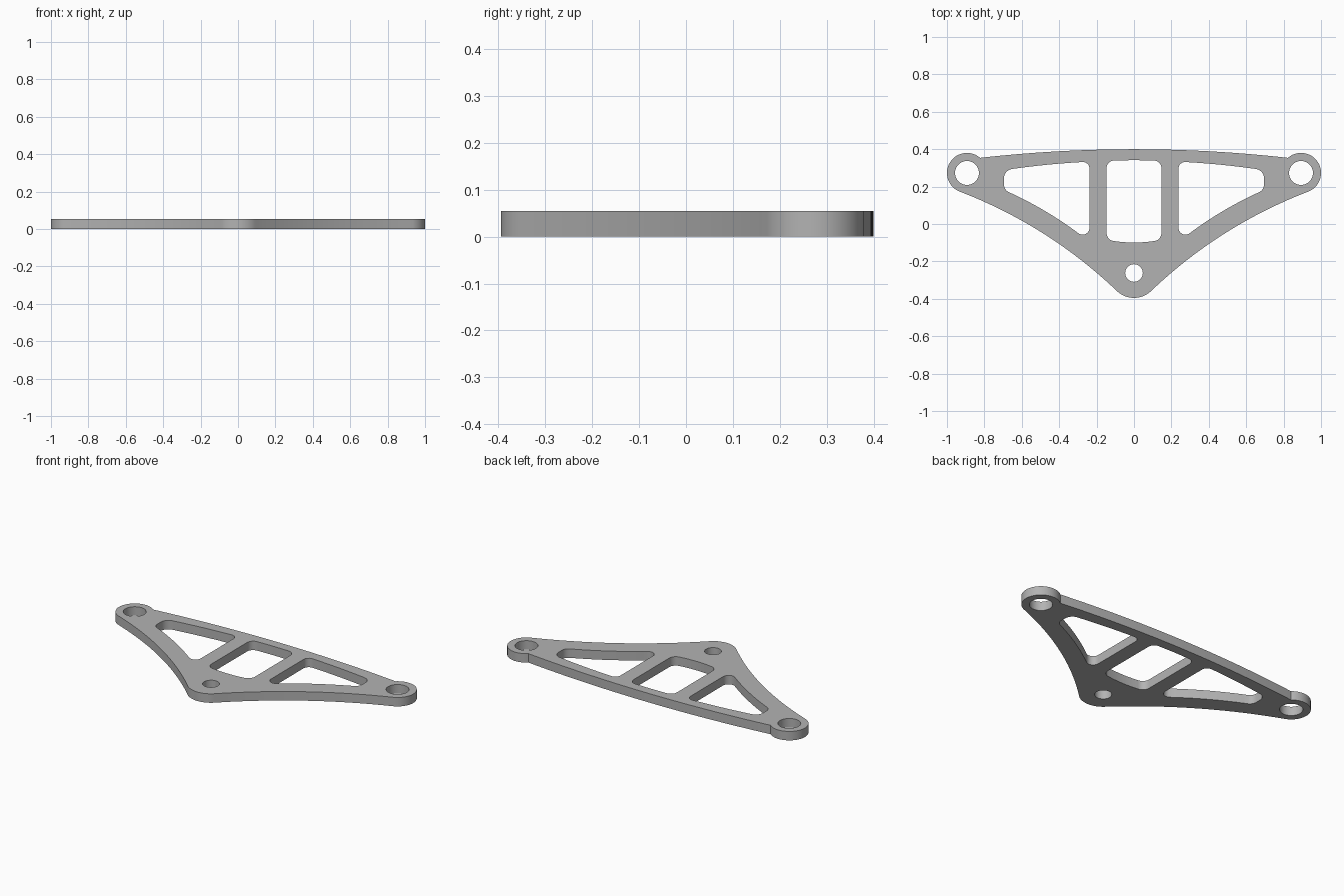
import bpy
from math import radians, cos, sin, tan, atan2, pi
from mathutils import Vector

THICK = 0.055
cube = bpy.data.objects.get("Cube")
if cube:
    bpy.data.objects.remove(cube, do_unlink=True)


def arc(center, radius, start, end, steps):
    """Points on a circle between two angles in degrees."""
    angles = [radians(start + (end - start) * i / steps) for i in range(steps + 1)]
    return [Vector((center[0] + radius * cos(a), center[1] + radius * sin(a))) for a in angles]


def bow(a, b, sag, steps=16):
    """Inner points of a shallow curve from a to b, bulging left of travel by sag."""
    a, b = Vector(a), Vector(b)
    side = Vector((a.y - b.y, b.x - a.x)).normalized()
    return [a.lerp(b, t) + side * 4 * sag * t * (1 - t)
            for t in (i / steps for i in range(1, steps))]


def rounded(corners):
    """Outline with filleted corners; each corner is (x, y, radius, sag of next edge)."""
    fillets = []
    for i, (x, y, r, _) in enumerate(corners):
        p = Vector((x, y))
        u = (Vector(corners[i - 1][:2]) - p).normalized()
        v = (Vector(corners[(i + 1) % len(corners)][:2]) - p).normalized()
        half = u.angle(v) / 2
        c = p + (u + v).normalized() * r / sin(half)
        s, e = p + u * r / tan(half) - c, p + v * r / tan(half) - c
        a0 = atan2(s.y, s.x)
        turn = (atan2(e.y, e.x) - a0 + pi) % (2 * pi) - pi
        fillets.append(arc(c, r, a0 * 180 / pi, (a0 + turn) * 180 / pi, 8))
    points = []
    for i, f in enumerate(fillets):
        points += f
        if corners[i][3]:
            points += bow(f[-1], fillets[(i + 1) % len(fillets)][0], corners[i][3])
    return points


def mirrored(points):
    return [Vector((-p.x, p.y)) for p in reversed(points)]


# Outer outline: front boss, concave flank, end ear, bowed back edge
EAR, BOSS = (0.893, 0.273), (0, -0.262)
boss = arc(BOSS, 0.133, -90, -43, 10)
ear = arc(EAR, 0.107, -68, 131, 36)
half = boss + bow(boss[-1], ear[0], 0.049, 24) + ear
back = bow(half[-1], (-half[-1].x, half[-1].y), -0.046, 32)
outline = half + back + mirrored(half)[:-1]

# Openings: bolt holes, centre window, two side windows
side_window = rounded([
    (0.238, 0.335, 0.035, 0.004), (0.695, 0.29, 0.05, 0),
    (0.695, 0.185, 0.045, -0.012), (0.238, -0.085, 0.037, 0)])
centre_window = rounded([
    (-0.147, 0.339, 0.04, 0.002), (0.147, 0.339, 0.04, 0),
    (0.147, -0.092, 0.045, 0.007), (-0.147, -0.092, 0.045, 0)])
ear_hole = arc(EAR, 0.064, 0, 360, 40)[:-1]
boss_hole = arc(BOSS, 0.047, 0, 360, 32)[:-1]
loops = [outline, side_window, mirrored(side_window), centre_window,
         ear_hole, mirrored(ear_hole), boss_hole]

# Filled flat profile given thickness
curve = bpy.data.curves.new("bracket_profile", "CURVE")
curve.dimensions = "2D"
curve.fill_mode = "BOTH"
curve.extrude = THICK / 2
for loop in loops:
    spline = curve.splines.new("POLY")
    spline.points.add(len(loop) - 1)
    for point, p in zip(spline.points, loop):
        point.co = (p.x, p.y, 0, 1)
    spline.use_cyclic_u = True
plate = bpy.data.objects.new("bracket_plate", curve)
bpy.context.collection.objects.link(plate)

# Turn into a clean mesh standing on the ground
bpy.ops.object.select_all(action="DESELECT")
plate.select_set(True)
bpy.context.view_layer.objects.active = plate
bpy.ops.object.convert(target="MESH")
plate = bpy.context.object
plate.name = "bracket_plate"
bpy.ops.object.mode_set(mode="EDIT")
bpy.ops.mesh.select_all(action="SELECT")
bpy.ops.mesh.remove_doubles(threshold=0.0001)
bpy.ops.mesh.normals_make_consistent(inside=False)
bpy.ops.object.mode_set(mode="OBJECT")
for v in plate.data.vertices:
    v.co.z += THICK / 2
bpy.ops.object.shade_smooth_by_angle(angle=radians(30))

# Plain grey metal
grey = bpy.data.materials.new("grey_metal")
grey.use_nodes = True
colour = (0.45, 0.45, 0.45, 1)
grey.diffuse_color = colour
grey.node_tree.nodes["Principled BSDF"].inputs["Base Color"].default_value = colour
plate.data.materials.clear()
plate.data.materials.append(grey)
